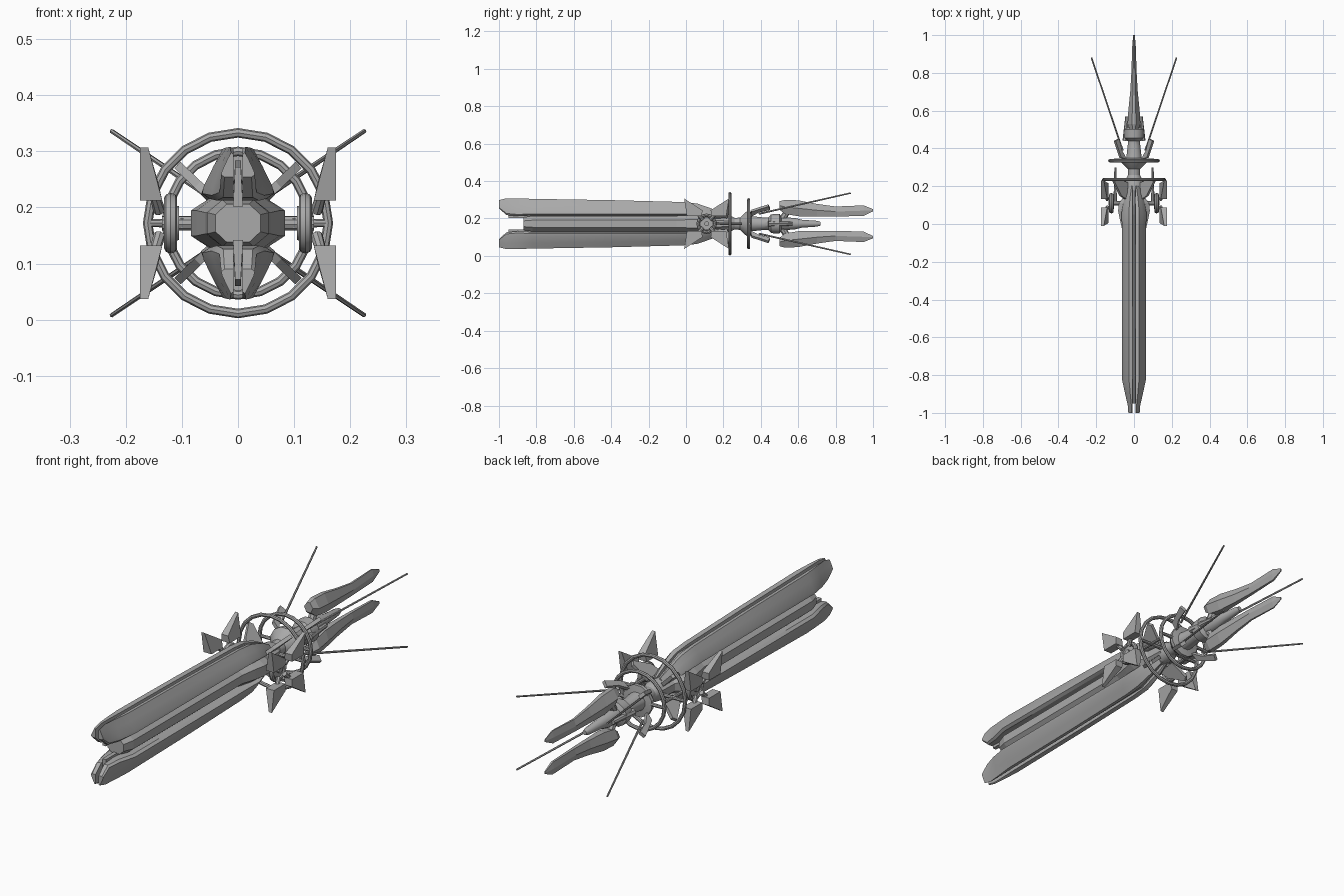
import bpy, bmesh, math
from mathutils import Vector

if "Cube" in bpy.data.objects:
    bpy.data.objects.remove(bpy.data.objects["Cube"])

ZC = 0.172  # height of the long axis
grey = bpy.data.materials.new("hull grey")
grey.diffuse_color = (0.4, 0.4, 0.4, 1)
grey.use_nodes = True
grey.node_tree.nodes["Principled BSDF"].inputs["Base Color"].default_value = grey.diffuse_color


def finish(name, bm, smooth=False):
    bmesh.ops.recalc_face_normals(bm, faces=bm.faces)
    me = bpy.data.meshes.new(name)
    bm.to_mesh(me)
    bm.free()
    ob = bpy.data.objects.new(name, me)
    bpy.context.collection.objects.link(ob)
    me.materials.append(grey)
    if smooth:
        bpy.context.view_layer.objects.active = ob
        ob.select_set(True)
        bpy.ops.object.shade_smooth_by_angle(angle=math.radians(30))
        ob.select_set(False)
    return ob


def loft(name, sections, smooth=False):
    """Skin closed sections with equal point counts and cap the ends."""
    bm = bmesh.new()
    rows = [[bm.verts.new(p) for p in s] for s in sections]
    n = len(rows[0])
    for a, b in zip(rows, rows[1:]):
        for i in range(n):
            j = (i + 1) % n
            bm.faces.new((a[i], a[j], b[j], b[i]))
    bm.faces.new(rows[0])
    bm.faces.new(rows[-1])
    return finish(name, bm, smooth)


def lathe_y(name, profile, n, x=0, z=ZC):
    return loft(name, [[(x + r * math.cos(2 * math.pi * (i + .5) / n), y,
                         z + r * math.sin(2 * math.pi * (i + .5) / n))
                        for i in range(n)] for y, r in profile], True)


def rod(name, p, q, r1, r2, n=8):
    p, q = Vector(p), Vector(q)
    d = (q - p).normalized()
    u = d.orthogonal().normalized()
    v = d.cross(u)
    return loft(name, [[c + r * (math.cos(2 * math.pi * i / n) * u + math.sin(2 * math.pi * i / n) * v)
                        for i in range(n)] for c, r in ((p, r1), (q, r2))], True)


def ring(name, c, R, r, axis, n=20, m=8, stretch=1.0):
    bm = bmesh.new()
    rows = []
    for i in range(n):
        a = 2 * math.pi * i / n
        row = []
        for k in range(m):
            b = 2 * math.pi * k / m
            rad, off = R + r * math.cos(b), r * stretch * math.sin(b)
            p = (rad * math.cos(a), off, rad * math.sin(a))
            if axis == 'X':
                p = (off, rad * math.cos(a), rad * math.sin(a))
            row.append(bm.verts.new(Vector(c) + Vector(p)))
        rows.append(row)
    for i in range(n):
        for k in range(m):
            a, b = rows[i], rows[(i + 1) % n]
            bm.faces.new((a[k], a[(k + 1) % m], b[(k + 1) % m], b[k]))
    return finish(name, bm, True)


# Central hull: bevelled beam with a blunt wedge nose and a wide rear shoulder
def hull_section(y, w, h):
    q = [(w * .5, h), (w, h * .45), (w, -h * .45), (w * .5, -h)]
    return [(x, y, ZC + z) for x, z in q + [(-x, z) for x, z in reversed(q)]]


loft("central_hull", [hull_section(*s) for s in (
    (-.87, .04, .034), (-.82, .055, .042), (-.05, .058, .042), (.02, .074, .05),
    (.07, .084, .05), (.11, .08, .048), (.15, .05, .038), (.23, .045, .034))])

# Blade stations: y, half width, height of top and bottom above the axis
BLADES = ((-1, .03, .126, .082), (-.96, .033, .136, .046), (-.9, .047, .135, .04),
          (-.82, .064, .133, .044), (-.4, .064, .126, .044), (-.02, .064, .116, .044),
          (.06, .066, .108, .044), (.14, .05, .08, .03), (.2, .03, .05, .025))
# Rear fin stations: y, half width, top, bottom
FINS = ((.5, .022, .12, .075), (.53, .034, .128, .052), (.6, .03, .125, .04),
        (.7, .02, .106, .038), (.8, .014, .092, .038), (.95, .009, .098, .042),
        (1.0, .004, .078, .066))

for v, vn in ((1, "upper"), (-1, "lower")):
    # Paired long blades with a slot between them
    for s, sn in ((1, "right"), (-1, "left")):
        secs = []
        for y, w, t, b in BLADES:
            h = t - b
            prof = ((.008, t - .004), (w * .42, t), (w * .68, t - h * .35), (w * .95, t - h * .75),
                    (w, t - h * .9), (w * .8, b), (.008, b))
            secs.append([(s * x, y, ZC + v * z) for x, z in prof])
        loft(f"{vn}_{sn}_blade", secs, True)
    # Keel strip set down in the slot
    loft(f"{vn}_keel", [[(x, y, ZC + v * z) for x, z in ((-.009, .03), (.009, .03), (.005, t), (-.005, t))]
                        for y, t in ((-.95, .1), (-.5, .112), (.05, .1), (.18, .045))])
    # Tail fins
    secs = []
    for y, w, t, b in FINS:
        m = (t + b) / 2
        prof = ((w * .3, t), (w, m), (w * .5, b), (-w * .5, b), (-w, m), (-w * .3, t))
        secs.append([(x, y, ZC + v * z) for x, z in prof])
    loft(f"{vn}_tail_fin", secs)
    # Fin mount
    rod(f"{vn}_fin_mount", (0, .5, ZC), (0, .55, ZC + v * .08), .02, .016)

# Rear spine
lathe_y("rear_spine", ((.18, .045), (.235, .045), (.26, .032), (.29, .034), (.315, .06),
                       (.33, .072), (.345, .072), (.35, .042), (.42, .034), (.44, .034),
                       (.455, .052), (.5, .055), (.51, .036), (.58, .032), (.62, .022),
                       (.7, .016), (.72, .01)), 12)

# Hoops around the spine
ring("front_hoop", (0, .235, ZC), .161, .0085, 'Y', 20)
ring("rear_hoop", (0, .335, ZC), .128, .0085, 'Y', 20)

for s, sn in ((1, "right"), (-1, "left")):
    # Side rotor hub with axle
    ring(f"{sn}_hub_rim", (s * .12, .11, ZC), .045, .009, 'X', 20, 8, 1.3)
    rod(f"{sn}_hub_disc", (s * .105, .11, ZC), (s * .125, .11, ZC), .03, .035, 16)
    rod(f"{sn}_axle", (s * .06, .11, ZC), (s * .135, .11, ZC), .013, .013, 10)
    # Side pods and rails tying hubs to hoops
    rod(f"{sn}_rail", (s * .1, .1, ZC), (s * .098, .3, ZC), .009, .006)
    rod(f"{sn}_hoop_brace", (s * .03, .235, ZC), (s * .16, .235, ZC), .009, .007)
    rod(f"{sn}_rear_brace", (s * .04, .338, ZC), (s * .125, .338, ZC), .009, .007)
    rod(f"{sn}_tail_pod", (s * .045, .44, ZC), (s * .036, .57, ZC), .016, .01)
    for v, vn in ((1, "upper"), (-1, "lower")):
        for f, fn in ((-1, "front"), (1, "back")):
            # Kite paddles: flat outside, thicker toward the hub
            kite = ((.12, .135, .16), (.022, .072, .142), (.025, .04, .135), (.105, .04, .135))
            loft(f"{sn}_{vn}_{fn}_paddle", [
                [(s * .175, .11 + f * dy, ZC + v * dz) for dy, dz, x in kite],
                [(s * x, .11 + f * dy, ZC + v * dz) for dy, dz, x in kite]])
            rod(f"{sn}_{vn}_{fn}_paddle_arm", (s * .14, .11 + f * .02, ZC + v * .022),
                (s * .15, .11 + f * .05, ZC + v * .055), .011, .009)
        # Small swept fins on the rear hoop
        d = Vector((s * .72, 0, v * .69))
        t = Vector((-d.z, 0, d.x)) * .008
        prof = ((.06, .345), (.1, .35), (.142, .44), (.115, .45), (.095, .39))
        loft(f"{sn}_{vn}_swept_fin", [[d * r + Vector((0, y, ZC)) + k * t for r, y in prof] for k in (-1, 1)])
        # Fins between hull shoulder and front hoop
        prof = ((.06, .13), (.1, .15), (.15, .225), (.135, .24), (.05, .22))
        loft(f"{sn}_{vn}_shoulder_fin", [[d * r + Vector((0, y, ZC)) + k * t for r, y in prof] for k in (-1, 1)])
        # Antennae
        rod(f"{sn}_{vn}_antenna", (s * .06, .39, ZC + v * .053), (s * .225, .88, ZC + v * .164), .005, .004, 6)
